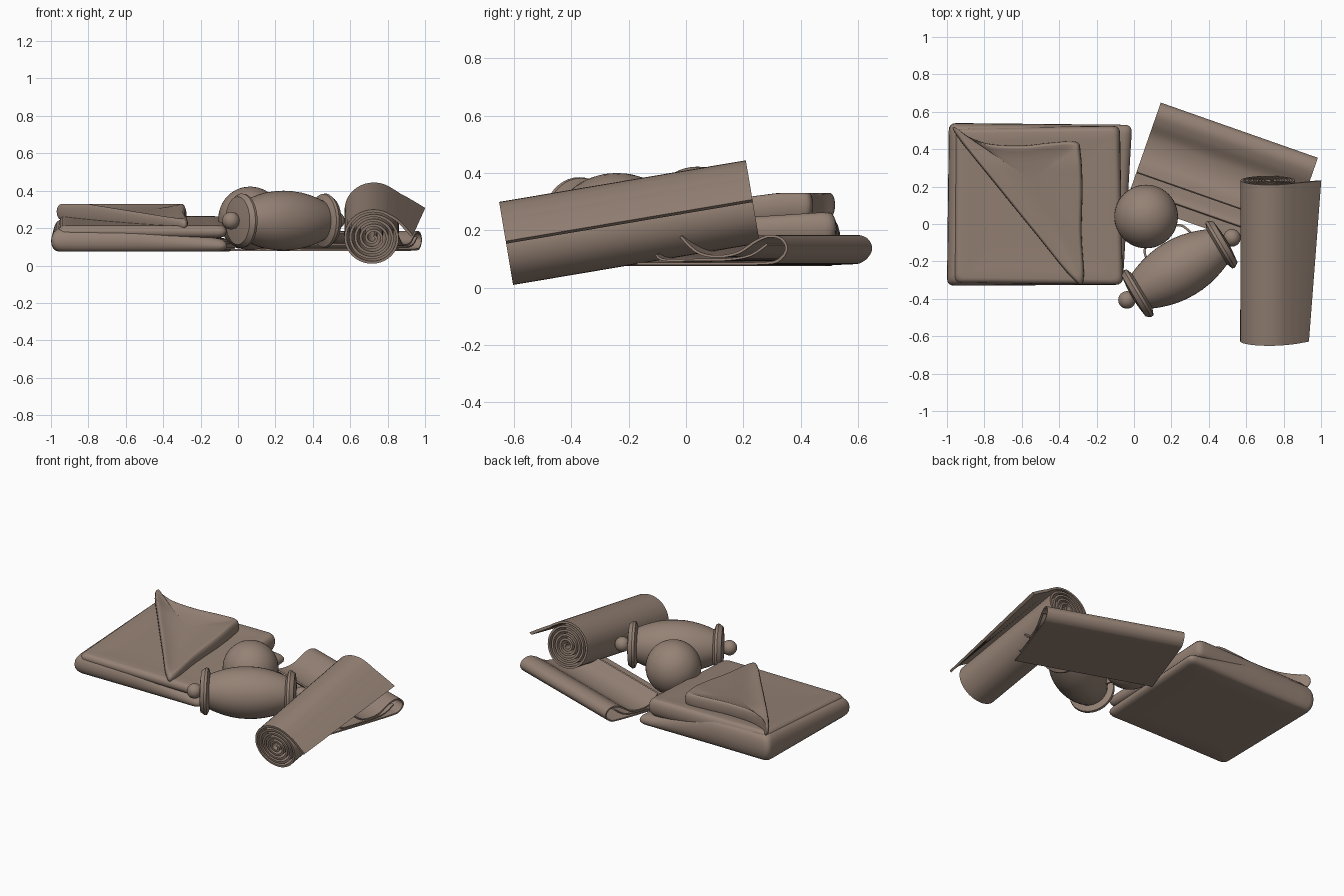
import bpy, bmesh, math
from mathutils import Vector, Matrix

if "Cube" in bpy.data.objects:
    bpy.data.objects.remove(bpy.data.objects["Cube"])

mat = bpy.data.materials.new("soft_brown")
mat.diffuse_color = (0.30, 0.222, 0.177, 1)
mat.use_nodes = True
mat.node_tree.nodes["Principled BSDF"].inputs["Base Color"].default_value = mat.diffuse_color


def finish(name, bm, angle=40):
    bmesh.ops.remove_doubles(bm, verts=bm.verts, dist=1e-5)
    bmesh.ops.recalc_face_normals(bm, faces=bm.faces)
    me = bpy.data.meshes.new(name)
    bm.to_mesh(me)
    bm.free()
    ob = bpy.data.objects.new(name, me)
    bpy.context.collection.objects.link(ob)
    me.materials.append(mat)
    bpy.ops.object.select_all(action='DESELECT')
    ob.select_set(True)
    bpy.context.view_layer.objects.active = ob
    bpy.ops.object.shade_smooth_by_angle(angle=math.radians(angle))
    return ob


def catmull(pts, n=6, closed=False):
    """Smooth curve through 2D points."""
    p = [Vector(q) for q in pts]
    out = []
    m = len(p)
    for i in range(m if closed else m - 1):
        if closed:
            a, b, c, d = (p[(i + k) % m] for k in (-1, 0, 1, 2))
        else:
            a, b, c, d = (p[min(max(i + k, 0), m - 1)] for k in (-1, 0, 1, 2))
        for j in range(n):
            t = j / n
            out.append(0.5 * (2 * b + (c - a) * t + (2 * a - 5 * b + 4 * c - d) * t * t
                              + (3 * b - a - 3 * c + d) * t ** 3))
    if not closed:
        out.append(p[-1])
    return out


def clamp(v):
    return min(max(v, 0), 1)


def strip(name, pts, thick, place):
    """Cloth sheet: thick 2D profile swept between end 0 and end 1; place(p, end) gives 3D."""
    bm = bmesh.new()
    rows = []
    for i, p in enumerate(pts):
        d = (pts[min(i + 1, len(pts) - 1)] - pts[max(i - 1, 0)]).normalized()
        n = Vector((-d.y, d.x)) * thick / 2
        rows.append([bm.verts.new(place(q, e)) for q, e in
                     ((p + n, 0), (p + n, 1), (p - n, 1), (p - n, 0))])
    for a, b in zip(rows, rows[1:]):
        for k in range(4):
            bm.faces.new((a[k], a[(k + 1) % 4], b[(k + 1) % 4], b[k]))
    bm.faces.new(rows[0])
    bm.faces.new(rows[-1])
    return finish(name, bm)


def padded(name, outline, bottom, top, edge):
    """Soft slab: outline shrunk inwards in rings, rounded at the rim."""
    bm = bmesh.new()
    c = sum(outline, Vector((0, 0))) / len(outline)
    rings = [(0.02, 0), (0.35, 0), (0.65, 0), (1 - edge, 0)]
    rings += [(1 - edge + edge * math.sin(a), (1 - math.cos(a)) / 2)
              for a in [math.pi * k / 8 for k in range(1, 8)]]
    rings += [(1 - edge, 1), (0.82, 1), (0.65, 1), (0.5, 1), (0.35, 1), (0.18, 1), (0.02, 1)]
    rows = []
    for s, h in rings:
        row = []
        for q in outline:
            p = c + (q - c) * s
            b, t = bottom(p.x, p.y, s), top(p.x, p.y, s)
            row.append(bm.verts.new((p.x, p.y, b + (t - b) * h)))
        rows.append(row)
    m = len(outline)
    for a, b in zip(rows, rows[1:]):
        for k in range(m):
            bm.faces.new((a[k], a[(k + 1) % m], b[(k + 1) % m], b[k]))
    bm.faces.new(rows[0])
    bm.faces.new(rows[-1])
    return finish(name, bm, 60)


def rounded_quad(corners, r=0.04, n=14):
    """Quad outline with small rounded corners and subdivided sides."""
    out = []
    cs = [Vector(c) for c in corners]
    for i, c in enumerate(cs):
        d0 = (cs[i - 1] - c).normalized()
        d1 = (cs[(i + 1) % 4] - c)
        a, b = c + d0 * r, c + d1.normalized() * r
        for k in range(5):
            t = k / 4
            out.append(a * (1 - t) ** 2 + c * 2 * t * (1 - t) + b * t * t)
        nxt = c + d1 - d1.normalized() * r
        out += [b.lerp(nxt, k / n) for k in range(1, n)]
    return out


# folded blanket: lower and upper layers, meeting in a fold at the left
def slope(y):
    return 0.205 + 0.055 * (y + 0.33) / 0.86


padded("blanket_lower_layer",
       rounded_quad([(-1, -0.33), (-0.06, -0.325), (-0.01, 0.53), (-0.99, 0.54)]),
       lambda x, y, s: 0.075,
       lambda x, y, s: slope(y) - 0.02 * s ** 6
       - (slope(y) - 0.155) * clamp((x + 0.55) / 0.45), 0.08)
padded("blanket_upper_layer",
       rounded_quad([(-0.96, -0.315), (-0.06, -0.325), (-0.075, 0.525), (-0.96, 0.515)]),
       lambda x, y, s: 0.15,
       lambda x, y, s: slope(y) + 0.008 * s ** 4, 0.07)

# turned-back corner of the blanket with a raised hem
flap = catmull([(-0.965, 0.52), (-0.90, 0.475), (-0.78, 0.43), (-0.6, 0.42), (-0.45, 0.435),
                (-0.31, 0.44), (-0.285, 0.38), (-0.275, 0.2), (-0.28, -0.05), (-0.27, -0.3),
                (-0.33, -0.29), (-0.52, -0.06), (-0.74, 0.21), (-0.94, 0.46)], 5, True)
padded("blanket_turned_corner", flap,
       lambda x, y, s: slope(y) - 0.02,
       lambda x, y, s: 0.218 + 0.085 * clamp((y + 0.33) / 0.65) + 0.036 * s ** 3, 0.09)

# ball
bm = bmesh.new()
bmesh.ops.create_uvsphere(bm, u_segments=48, v_segments=24, radius=0.17,
                          matrix=Matrix.Translation((0.065, 0.04, 0.252)))
finish("ball", bm)

# bolster, turned about its upright axis
BOL = Matrix.Translation((0.243, -0.24, 0.24)) @ Matrix.Rotation(math.radians(30.6), 4, 'Z')


def lathe(name, prof, mirror=1, seg=40):
    bm = bmesh.new()
    rows = [[bm.verts.new(BOL @ Vector((t * mirror, r * math.cos(a), r * math.sin(a))))
             for a in [2 * math.pi * k / seg for k in range(seg)]] for t, r in prof]
    for a, b in zip(rows, rows[1:]):
        for k in range(seg):
            bm.faces.new((a[k], a[(k + 1) % seg], b[(k + 1) % seg], b[k]))
    return finish(name, bm)


half = [(0.05, 0.158), (0.1, 0.151), (0.15, 0.139), (0.2, 0.122), (0.24, 0.105), (0.27, 0.09)]
lathe("bolster_body", [(-t, r) for t, r in reversed(half)] + [(0, 0.16)] + half)
for side, m in (("left", -1), ("right", 1)):
    lathe("bolster_frill_" + side, [(0.23, 0.105), (0.245, 0.142), (0.26, 0.145), (0.285, 0.128),
                                    (0.292, 0.07), (0.297, 0.001)], m)
    bm = bmesh.new()
    bmesh.ops.create_uvsphere(bm, u_segments=24, v_segments=14, radius=0.047,
                              matrix=BOL @ Matrix.Translation((0.326 * m, 0, 0)))
    finish("bolster_knob_" + side, bm)

# strap handle on the back of the bolster
strap = catmull([(-0.13, 0.1), (-0.11, 0.18), (-0.05, 0.21), (0.07, 0.215), (0.13, 0.19), (0.16, 0.1)])
strip("bolster_handle", strap, 0.012, lambda p, e: BOL @ Vector((p.x, p.y, -0.045 + 0.04 * e)))

# rolled mat: spiral ending in a loose straight tail
R, TURNS, N = 0.148, 5, 200
spiral = []
for i in range(N + 1):
    f = i / N
    a = math.radians(62) + 2 * math.pi * TURNS * (1 - f)
    r = 0.012 + (R - 0.012) * f ** 0.93
    spiral.append(Vector((1.04 * r * math.cos(a), r * math.sin(a))))
spiral += catmull([spiral[-1], (0.13, 0.095), (0.175, 0.05), (0.21, 0.01)], 5)[1:]
front, back = Vector((0.72, -0.626, 0.148)), Vector((0.722, 0.234, 0.293))
axis = (back - front).normalized()
right = Vector((1, 0, 0))
up = right.cross(axis).normalized()


def place_roll(p, e):
    x = p.x + (max(0, p.x - 0.14) * 0.85 if e else 0) * (p.y > -0.02)
    return (back if e else front) + right * x + up * p.y


strip("rolled_mat", spiral, 0.014, place_roll)

# loosely folded mat
origin, across, along = Vector((0.80, -0.17, 0)), Vector((0.33, 0.944, 0)), Vector((-0.84, 0.295, 0))


def place_fold(p, e):
    return origin + across * p.x + along * e + Vector((0, 0, p.y))


outer = catmull([(0, 0.083), (0.25, 0.083), (0.46, 0.085), (0.52, 0.095), (0.55, 0.132), (0.535, 0.168),
                 (0.49, 0.18), (0.44, 0.163), (0.37, 0.121), (0.29, 0.109), (0.22, 0.125), (0.16, 0.178)])
strip("folded_mat", outer, 0.009, place_fold)
inner = catmull([(0.07, 0.114), (0.1, 0.097), (0.22, 0.097), (0.34, 0.099), (0.42, 0.114), (0.48, 0.152)])
strip("folded_mat_inner_layer", inner, 0.008, place_fold)
